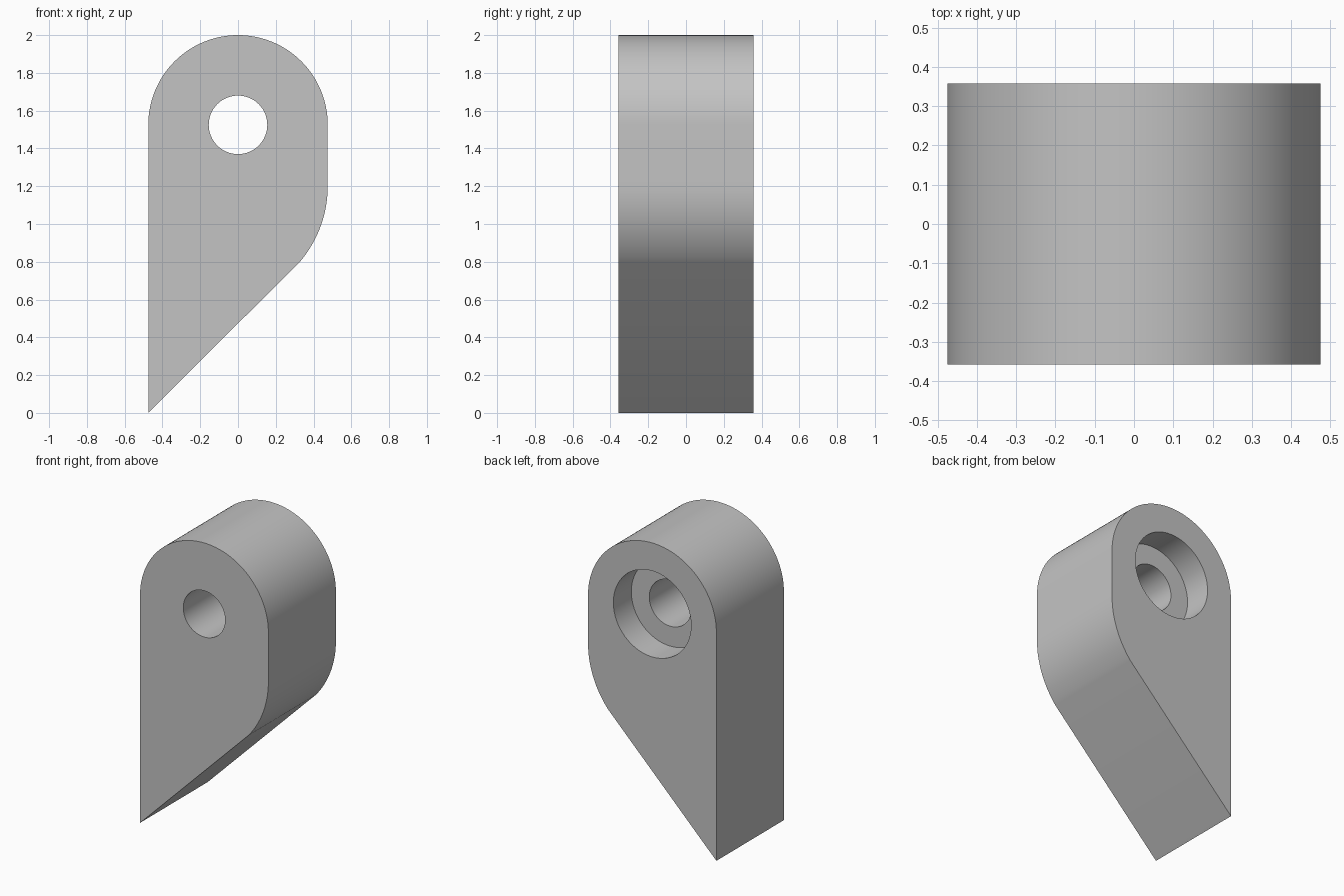
import bpy
import bmesh
from math import sin, cos, pi, radians
from mathutils import Matrix, Vector

cube = bpy.data.objects.get("Cube")
if cube:
    bpy.data.objects.remove(cube, do_unlink=True)

HALF_DEPTH = 0.357
HALF_WIDTH = 0.475
HOLE_Z = 1.525

grey = bpy.data.materials.new("plain_grey")
grey.use_nodes = True
grey.diffuse_color = (0.55, 0.55, 0.55, 1)
grey.node_tree.nodes["Principled BSDF"].inputs["Base Color"].default_value = grey.diffuse_color


def make_object(name, bm):
    bmesh.ops.recalc_face_normals(bm, faces=bm.faces[:])
    mesh = bpy.data.meshes.new(name)
    bm.to_mesh(mesh)
    bm.free()
    mesh.materials.append(grey)
    obj = bpy.data.objects.new(name, mesh)
    bpy.context.collection.objects.link(obj)
    return obj


def arc(cx, cz, r, start, end, steps):
    angles = [radians(start + (end - start) * i / steps) for i in range(steps + 1)]
    return [(cx + r * cos(a), cz + r * sin(a)) for a in angles]


# Outline: pointed foot, curved shoulder, rounded head
bend, turn = 0.617, 40.4
outline = [(-HALF_WIDTH, 0)]
outline += arc(HALF_WIDTH - bend, 1.2, bend, -turn, 0, 16)
outline += arc(0, HOLE_Z, HALF_WIDTH, 0, 180, 64)

# Extruded body
bm = bmesh.new()
face = bm.faces.new([bm.verts.new((x, -HALF_DEPTH, z)) for x, z in outline])
extruded = bmesh.ops.extrude_face_region(bm, geom=[face])["geom"]
bmesh.ops.translate(bm, vec=Vector((0, 2 * HALF_DEPTH, 0)),
                    verts=[v for v in extruded if isinstance(v, bmesh.types.BMVert)])
body = make_object("bracket_body", bm)


# Through hole and the wider recess at the back
def cut_bore(name, radius, y_start, y_end):
    bm = bmesh.new()
    place = Matrix.Translation((0, (y_start + y_end) / 2, HOLE_Z)) @ Matrix.Rotation(pi / 2, 4, "X")
    bmesh.ops.create_cone(bm, cap_ends=True, segments=64, radius1=radius, radius2=radius,
                          depth=y_end - y_start, matrix=place)
    cutter = make_object(name, bm)
    cutter.hide_render = True
    mod = body.modifiers.new(name, "BOOLEAN")
    mod.operation = "DIFFERENCE"
    mod.solver = "EXACT"
    mod.object = cutter
    bpy.ops.object.modifier_apply(modifier=name)
    bpy.data.objects.remove(cutter, do_unlink=True)


bpy.ops.object.select_all(action="DESELECT")
bpy.context.view_layer.objects.active = body
body.select_set(True)
cut_bore("through_hole", 0.155, -1, 1)
cut_bore("back_recess", 0.288, HALF_DEPTH - 0.19, 1)

bpy.ops.object.shade_smooth_by_angle(angle=radians(30))
